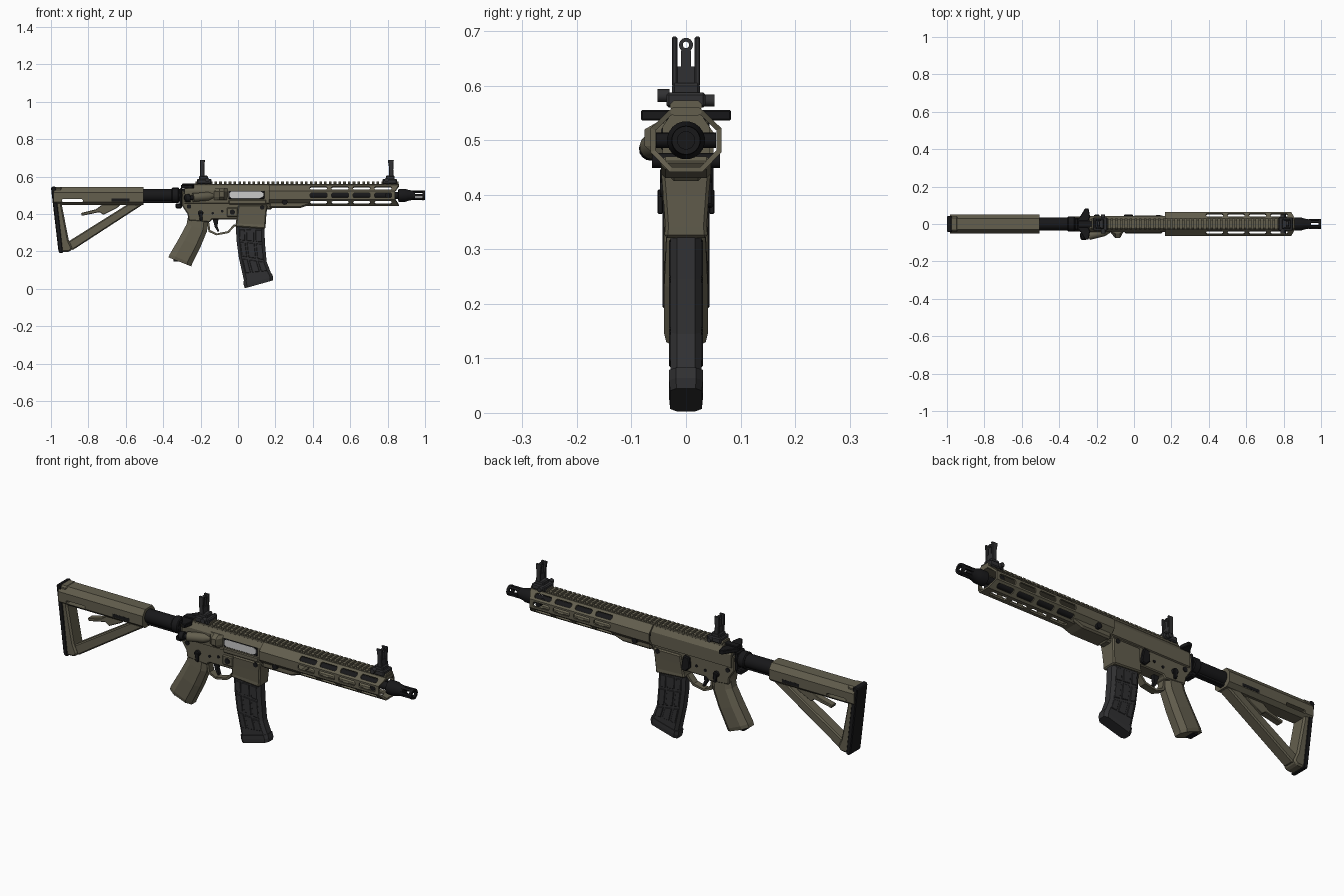
import bpy, bmesh, math
from mathutils import Vector

def mat(name, c):
    m = bpy.data.materials.new(name)
    m.diffuse_color = (*c, 1)
    return m

OLIVE = mat("olive", (0.125, 0.113, 0.076))
DARK = mat("dark_grey", (0.03, 0.03, 0.032))
BLACK = mat("black", (0.009, 0.009, 0.01))
STEEL = mat("steel", (0.6, 0.6, 0.6))

def make(name, bm, m, bevel=0, smooth=False):
    bmesh.ops.recalc_face_normals(bm, faces=bm.faces[:])
    if bevel:
        bmesh.ops.bevel(bm, geom=[e for e in bm.edges if e.calc_face_angle(0) > 0.5], offset=bevel,
                        segments=1, affect='EDGES', clamp_overlap=True)
    me = bpy.data.meshes.new(name)
    bm.to_mesh(me)
    bm.free()
    me.materials.append(m)
    if smooth:
        me.polygons.foreach_set("use_smooth", [True] * len(me.polygons))
        me.set_sharp_from_angle(angle=math.radians(35))
    o = bpy.data.objects.new(name, me)
    bpy.context.collection.objects.link(o)
    return o

def loft(name, rings, m, closed=False, bevel=0, smooth=False):
    bm = bmesh.new()
    vs = [[bm.verts.new(p) for p in r] for r in rings]
    n = len(vs[0])
    pairs = list(zip(vs, vs[1:])) + ([(vs[-1], vs[0])] if closed else [])
    for a, b in pairs:
        for i in range(n):
            bm.faces.new((a[i], a[(i + 1) % n], b[(i + 1) % n], b[i]))
    if not closed:
        bm.faces.new(vs[0])
        bm.faces.new(vs[-1])
    return make(name, bm, m, bevel, smooth)

def prism(name, pts, y0, y1, m, bevel=0):   # side profile (x, z) extruded across y
    return loft(name, [[(x, y, z) for x, z in pts] for y in (y0, y1)], m, bevel=bevel)

def section(name, pts, x0, x1, m, bevel=0):  # cross-section (y, z) extruded along x
    return loft(name, [[(x, y, z) for y, z in pts] for x in (x0, x1)], m, bevel=bevel)

def box(name, x, y, z, m, bevel=0):
    return prism(name, [(x[0], z[0]), (x[1], z[0]), (x[1], z[1]), (x[0], z[1])], y[0], y[1], m, bevel)

def lathe(name, p, d, prof, m, n=20, closed=False):  # rings of (distance, radius) along direction d
    p, d = Vector(p), Vector(d).normalized()
    u = d.orthogonal().normalized()
    w = d.cross(u)
    rings = [[p + d * t + (u * math.cos(a) + w * math.sin(a)) * r
              for a in [2 * math.pi * i / n for i in range(n)]] for t, r in prof]
    return loft(name, rings, m, closed, smooth=True)

def pin(name, x, z, r, y0, y1, m=BLACK):
    return lathe(name, (x, y0, z), (0, 1, 0), [(0, r), (y1 - y0, r)], m, 14)

def cut(o, cutters):
    for c in cutters:
        c.hide_render = True
        md = o.modifiers.new("cut", 'BOOLEAN')
        md.operation, md.object, md.solver = 'DIFFERENCE', c, 'EXACT'
    dg = bpy.context.evaluated_depsgraph_get()
    me = bpy.data.meshes.new_from_object(o.evaluated_get(dg))
    o.modifiers.clear()
    o.data = me
    for c in cutters:
        bpy.data.objects.remove(c)

def octo(w, flat_w, zb, zt, s0, s1):
    return [(flat_w, zt), (w, s1), (w, s0), (flat_w, zb), (-flat_w, zb), (-w, s0), (-w, s1), (-flat_w, zt)]

# Stock
body = section("stock_body", octo(0.05, 0.03, 0.448, 0.543, 0.465, 0.515), -0.985, -0.505, OLIVE)
cut(body, [box("slot", (-0.94, -0.83), (-0.1, 0.1), (0.464, 0.48), OLIVE, 0.004)])
prism("stock_butt", [(-0.985, 0.545), (-0.94, 0.545), (-0.94, 0.44), (-0.905, 0.26), (-0.885, 0.215),
                     (-0.9, 0.197), (-0.945, 0.195)], -0.04, 0.04, OLIVE, 0.008)
prism("butt_pad", [(-1, 0.54), (-0.992, 0.547), (-0.975, 0.547), (-0.935, 0.192), (-0.952, 0.19), (-0.96, 0.2)],
      -0.043, 0.043, BLACK, 0.004)
prism("stock_strut", [(-0.92, 0.245), (-0.887, 0.205), (-0.51, 0.45), (-0.585, 0.455)], -0.03, 0.03, OLIVE, 0.006)
prism("stock_lever", [(-0.84, 0.405), (-0.835, 0.39), (-0.74, 0.41), (-0.72, 0.395), (-0.65, 0.43), (-0.62, 0.455),
                      (-0.72, 0.455), (-0.76, 0.425)], -0.018, 0.018, OLIVE, 0.003)
box("stock_inset", (-0.675, -0.58), (-0.0508, 0.0508), (0.468, 0.484), BLACK)

# Buffer tube and lock ring
lathe("buffer_tube", (-0.55, 0, 0.5), (1, 0, 0), [(0, 0.034), (0.28, 0.034)], BLACK)
box("buffer_keel", (-0.51, -0.33), (-0.014, 0.014), (0.458, 0.475), BLACK, 0.003)
lathe("castle_nut", (-0.355, 0, 0.5), (1, 0, 0), [(0, 0.036), (0.005, 0.041), (0.035, 0.041), (0.04, 0.037)], BLACK, 16)
box("end_plate", (-0.312, -0.298), (-0.036, 0.036), (0.445, 0.54), BLACK, 0.006)
box("sling_plate", (-0.335, -0.3), (-0.03, 0.03), (0.43, 0.456), BLACK, 0.006)

# Receivers
section("upper_receiver", octo(0.043, 0.024, 0.45, 0.553, 0.46, 0.525), -0.285, 0.17, OLIVE)
prism("lower_receiver", [(-0.3, 0.53), (-0.3, 0.445), (-0.27, 0.40), (-0.265, 0.365), (-0.15, 0.355), (-0.14, 0.37),
                         (-0.01, 0.37), (0.15, 0.40), (0.158, 0.465), (-0.2, 0.465), (-0.26, 0.48)],
      -0.036, 0.036, OLIVE, 0.005)
loft("magazine_well", [[(a, -w, z), (b, -w, z - k), (b, w, z - k), (a, w, z)] for a, b, z, k, w in
     [(-0.018, 0.146, 0.332, 0.012, 0.04), (-0.012, 0.148, 0.35, 0.008, 0.038),
      (-0.005, 0.152, 0.40, 0, 0.042), (0, 0.158, 0.448, 0, 0.046)]], OLIVE, bevel=0.006)
box("front_lug", (0.12, 0.185), (-0.03, 0.03), (0.425, 0.47), OLIVE, 0.008)
loft("shell_deflector", [[(-0.13, -0.04, z), (-0.1, -0.04 - d, z), (-0.075, -0.04 - d, z), (-0.055, -0.04, z)]
     for z, d in [(0.475, 0.02), (0.49, 0.036), (0.52, 0.036), (0.535, 0.01)]], OLIVE)
box("port_frame", (-0.055, 0.145), (-0.0445, -0.03), (0.478, 0.527), BLACK, 0.005)
prism("bolt_carrier", [(-0.045, 0.493), (-0.035, 0.484), (0.115, 0.484), (0.135, 0.495), (0.135, 0.512),
                       (0.12, 0.52), (-0.035, 0.52), (-0.045, 0.512)], -0.0455, -0.03, STEEL)
box("port_door", (-0.05, 0.15), (-0.05, -0.04), (0.452, 0.476), OLIVE, 0.004)
lathe("assist_housing", (-0.13, -0.035, 0.497), (-1, -0.25, -0.08), [(0, 0.012), (0.03, 0.023), (0.115, 0.023)], OLIVE, 14)
lathe("assist_button", (-0.235, -0.061, 0.488), (-1, -0.1, -0.1), [(0, 0.012), (0.02, 0.012), (0.022, 0.021),
      (0.045, 0.021), (0.052, 0.015)], BLACK, 14)

# Charging handle
box("charging_bar", (-0.30, -0.2), (-0.018, 0.018), (0.535, 0.562), BLACK, 0.003)
for s, nm in ((1, "left"), (-1, "right")):
    loft("charging_latch_" + nm, [[(-0.25, 0, z), (-0.235, s * 0.04, z), (-0.243, s * 0.083, z), (-0.262, s * 0.083, z),
         (-0.285, s * 0.045, z), (-0.305, s * 0.02, z), (-0.305, 0, z)] for z in (0.536, 0.556)], BLACK, bevel=0.003)

# Pins and controls, both sides
for i, (x, z, r) in enumerate([(-0.262, 0.44, 0.012), (0.13, 0.435, 0.012), (-0.135, 0.405, 0.007), (-0.085, 0.415, 0.007)]):
    pin(f"receiver_pin_{i}", x, z, r, -0.0475 if i == 1 else -0.04, 0.0475 if i == 1 else 0.04)
for s, nm in ((1, "left"), (-1, "right")):
    y = sorted((s * 0.03, s * 0.048))
    pin("selector_hub_" + nm, -0.2, 0.405, 0.015, *y)
    prism("selector_lever_" + nm, [(-0.21, 0.405), (-0.204, 0.365), (-0.19, 0.365), (-0.188, 0.41)],
          *sorted((s * 0.042, s * 0.052)), BLACK, 0.002)
    pin("release_button_" + nm, -0.03, 0.41, 0.014, *y)
prism("bolt_catch", [(-0.05, 0.45), (-0.055, 0.40), (-0.03, 0.375), (-0.005, 0.38), (-0.01, 0.42), (-0.02, 0.455)],
      0.03, 0.05, BLACK, 0.004)
box("release_fence", (-0.06, 0.0), (-0.043, -0.03), (0.385, 0.435), OLIVE, 0.005)

# Trigger, guard and grip
prism("trigger", [(-0.135, 0.37), (-0.105, 0.37), (-0.11, 0.335), (-0.1, 0.308), (-0.108, 0.304), (-0.124, 0.33)],
      -0.009, 0.009, BLACK)
arc = [(-0.165, 0.36), (-0.158, 0.305), (-0.115, 0.286), (-0.05, 0.298), (-0.012, 0.34)]
inner = [(-0.155, 0.36), (-0.148, 0.313), (-0.113, 0.296), (-0.055, 0.308), (-0.022, 0.345)]
prism("trigger_guard", arc + inner[::-1], -0.018, 0.018, OLIVE)
loft("grip", [[(a[0], -w * .55, a[1]), (a[0] * .75 + b[0] * .25, -w, a[1] * .75 + b[1] * .25),
               (a[0] * .2 + b[0] * .8, -w, a[1] * .2 + b[1] * .8), (b[0], -w * .5, b[1]), (b[0], w * .5, b[1]),
               (a[0] * .2 + b[0] * .8, w, a[1] * .2 + b[1] * .8), (a[0] * .75 + b[0] * .25, w, a[1] * .75 + b[1] * .25),
               (a[0], w * .55, a[1])] for a, b, w in
     [((-0.265, 0.4), (-0.16, 0.37), 0.032), ((-0.275, 0.345), (-0.165, 0.31), 0.036), ((-0.315, 0.27), (-0.2, 0.225), 0.04),
      ((-0.365, 0.185), (-0.245, 0.135), 0.04), ((-0.372, 0.168), (-0.25, 0.12), 0.036)]], OLIVE)
box("grip_cap", (-0.345, -0.275), (-0.025, 0.025), (0.145, 0.158), BLACK)

# Magazine: curved body, side ribs and floor plate
spine = [(-0.012, 0.35, 0.14, 0.35), (-0.008, 0.26, 0.144, 0.245), (0.004, 0.17, 0.153, 0.145), (0.034, 0.04, 0.18, 0.078)]
spine[3] = (0.034, 0.035, 0.181, 0.072)
def mag_ring(a, b, c, d, w):
    k = 0.1
    e, f = (a + (c - a) * k, b + (d - b) * k), (a + (c - a) * (1 - k), b + (d - b) * (1 - k))
    return [(a, -w * .6, b), (e[0], -w, e[1]), (f[0], -w, f[1]), (c, -w * .6, d),
            (c, w * .6, d), (f[0], w, f[1]), (e[0], w, e[1]), (a, w * .6, b)]
loft("magazine_body", [mag_ring(*s, 0.028) for s in spine], DARK)
loft("magazine_floor", [mag_ring(0.028, 0.042, 0.181, 0.083, 0.031), mag_ring(0.03, 0.022, 0.187, 0.064, 0.031),
                        mag_ring(0.037, 0.003, 0.187, 0.045, 0.029)], DARK)
def along(t, u):
    i = min(int(t), 2)
    f = t - i
    p = [spine[i][j] * (1 - f) + spine[i + 1][j] * f for j in range(4)]
    return (p[0] + (p[2] - p[0]) * u, p[1] + (p[3] - p[1]) * u)
for k, (u0, u1) in enumerate(((0.12, 0.3), (0.36, 0.62), (0.68, 0.9))):
    for j, (t0, t1) in enumerate(((0.35, 0.97), (1.08, 1.92), (2.05, 2.65))):
        prism(f"magazine_panel_{k}_{j}", [along(t0, u0), along(t0, u1), along(t1, u1), along(t1, u0)], -0.031, 0.031, DARK, 0.002)

# Slotted handguard tube
outer = octo(0.065, 0.03, 0.442, 0.556, 0.478, 0.522)
inn = octo(0.056, 0.026, 0.451, 0.547, 0.482, 0.518)
tip = lambda z: 0.84 if 0.47 < z < 0.53 else 0.86
guard = loft("handguard", [[(0.165, y, z) for y, z in outer], [(tip(z), y, z) for y, z in outer],
                           [(tip(z), y, z) for y, z in inn], [(0.165, y, z) for y, z in inn]], OLIVE, closed=True)
bm = bmesh.new()
for i in (0, 1, 2, 3, 4, 5, 6):
    p, q = Vector(outer[i]), Vector(outer[(i + 1) % 8])
    c, t = (p + q) / 2, (q - p).normalized()
    nrm = Vector((t.y, -t.x))
    for k in range(4):
        x0 = 0.385 + 0.115 * k
        prof = [(0, -.5), (.06, -1), (.94, -1), (1, -.5), (1, .5), (.94, 1), (.06, 1), (0, .5)]
        rings = []
        for d in (-0.02, 0.02):
            pts = [(x0 + 0.092 * a, c + t * b * 0.0125 + nrm * d) for a, b in prof]
            rings.append([bm.verts.new((x, v.x, v.y)) for x, v in pts])
        bm.faces.new(rings[0])
        bm.faces.new(rings[1])
        for j in range(8):
            bm.faces.new((rings[0][j], rings[0][(j + 1) % 8], rings[1][(j + 1) % 8], rings[1][j]))
cut(guard, [make("slot_cutter", bm, OLIVE)])
prism("handguard_clamp", [(0.167, 0.47), (0.167, 0.431), (0.33, 0.431), (0.385, 0.45), (0.385, 0.47)], -0.046, 0.046, OLIVE, 0.008)
for x in (0.25, 0.8):
    pin("sling_socket", x, 0.463 if x < 0.5 else 0.5, 0.014, -0.0625 if x < 0.5 else -0.055, 0.0625 if x < 0.5 else 0.055)

# Top rail
section("rail_base", octo(0.028, 0.022, 0.545, 0.561, 0.55, 0.558), -0.235, 0.86, OLIVE)
for i in range(43):
    x = -0.228 + 0.0255 * i
    section(f"rail_tooth_{i}", octo(0.029, 0.022, 0.553, 0.573, 0.56, 0.567), x, x + 0.014, OLIVE)

# Barrel and muzzle
lathe("barrel", (0.1, 0, 0.5), (1, 0, 0), [(0, 0.021), (0.79, 0.019)], BLACK)
lathe("muzzle_collar", (0.855, 0, 0.5), (1, 0, 0), [(0, 0.022), (0.004, 0.035), (0.04, 0.035), (0.055, 0.03), (0.075, 0.026), (0.09, 0.024)], BLACK)
lathe("muzzle_ring", (0.986, 0, 0.5), (1, 0, 0), [(0, 0.027), (0.014, 0.026), (0.014, 0.016), (0, 0.016)], BLACK, 24, True)
for i in range(6):
    a = math.pi * i / 3
    u, w = Vector((math.cos(a), math.sin(a))), Vector((-math.sin(a), math.cos(a)))
    pts = [u * r + w * s for r, s in ((0.016, -0.004), (0.026, -0.006), (0.026, 0.006), (0.016, 0.004))]
    section(f"muzzle_prong_{i}", [(v.x, v.y + 0.5) for v in pts], 0.935, 0.99, BLACK)

# Flip-up sights
for nm, x in (("rear", -0.19), ("front", 0.82)):
    f = 1 if nm == "rear" else -1
    X = lambda a, b: sorted((x + f * a, x + f * b))
    box(nm + "_sight_base", X(-0.03, 0.048), (-0.036, 0.036), (0.56, 0.588), DARK, 0.005)
    box(nm + "_sight_hinge", X(-0.018, 0.03), (-0.026, 0.026), (0.58, 0.605), DARK, 0.005)
    pin(nm + "_sight_knob", x + f * 0.025, 0.582, 0.012, -0.052, -0.03, DARK)
    pin(nm + "_sight_nut", x + f * 0.025, 0.573, 0.011, 0.03, 0.052, DARK)
    for s in (-1, 1):
        prism(nm + "_sight_wing", [(x - 0.012, 0.6), (x + 0.012, 0.6), (x + 0.01, 0.64), (x + 0.013, 0.69),
              (x - 0.014 * (1.4 if f < 0 else 1), 0.69), (x - 0.013, 0.65)], *sorted((s * 0.016, s * 0.026)), DARK, 0.002)
    box(nm + "_sight_web", (x - 0.008, x + 0.008), (-0.02, 0.02), (0.6, 0.635), DARK)
    box(nm + "_sight_post", (x - 0.006, x + 0.006), (-0.009, 0.009), (0.63, 0.665), DARK)
    lathe(nm + "_sight_ring", (x - 0.006, 0, 0.675), (1, 0, 0), [(0, 0.013), (0.012, 0.013), (0.012, 0.006), (0, 0.006)], DARK, 14, True)
